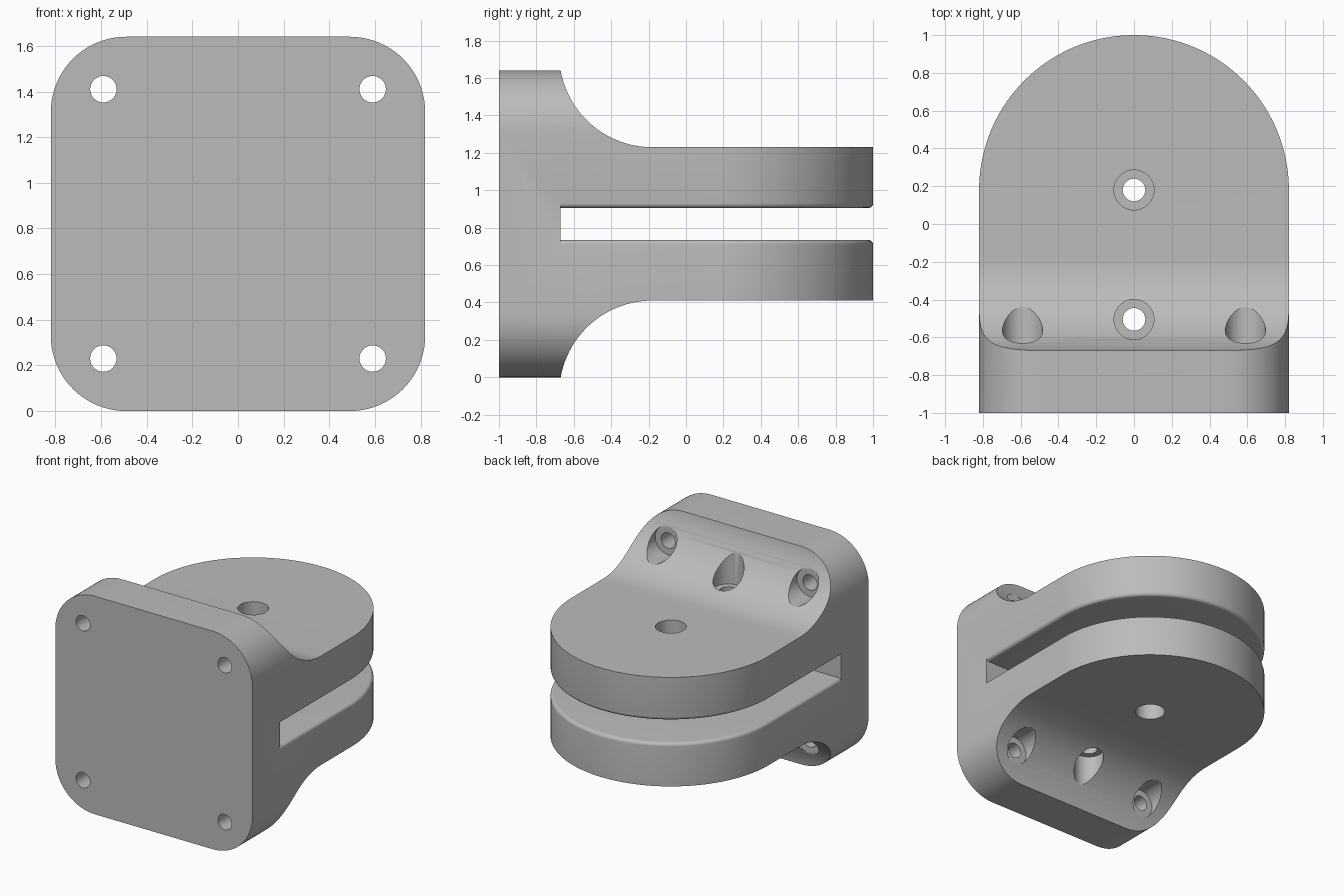
import bpy, bmesh, math
from mathutils import Vector

if "Cube" in bpy.data.objects:
    bpy.data.objects.remove(bpy.data.objects["Cube"])

W = 0.82      # half width; also half height and end radius
MID = 0.82    # height of the mirror plane
END_Y = 0.18  # centre of the rounded ends


def arc(cx, cy, r, a0, a1, n):
    return [(cx + r * math.cos(math.radians(a0 + (a1 - a0) * i / n)),
             cy + r * math.sin(math.radians(a0 + (a1 - a0) * i / n))) for i in range(n + 1)]


def loft(name, rings):
    """Solid through a list of equal-length point rings."""
    bm = bmesh.new()
    vs = [[bm.verts.new(p) for p in ring] for ring in rings]
    n = len(vs[0])
    for a, b in zip(vs, vs[1:]):
        for i in range(n):
            j = (i + 1) % n
            bm.faces.new((a[i], a[j], b[j], b[i]))
    bm.faces.new(vs[0])
    bm.faces.new(vs[-1])
    bmesh.ops.recalc_face_normals(bm, faces=bm.faces)
    me = bpy.data.meshes.new(name)
    bm.to_mesh(me)
    bm.free()
    ob = bpy.data.objects.new(name, me)
    bpy.context.collection.objects.link(ob)
    return ob


def prism(name, pts, axis, lo, hi):
    place = {'x': lambda a, b, d: (d, a, b),
             'y': lambda a, b, d: (a, d, b),
             'z': lambda a, b, d: (a, b, d)}[axis]
    return loft(name, [[place(a, b, d) for a, b in pts] for d in (lo, hi)])


def boolean(target, cutter, op):
    m = target.modifiers.new(op, 'BOOLEAN')
    m.operation, m.object, m.solver = op, cutter, 'EXACT'
    bpy.context.view_layer.objects.active = target
    bpy.ops.object.modifier_apply(modifier=m.name)
    bpy.data.objects.remove(cutter)


def outline(r, front):
    """Plan view: straight sides with a half-round back end."""
    return [(r, front)] + arc(0, END_Y, r, 0, 180, 80) + [(-r, front)]


# Side profile: flange blending through concave fillets into the clevis
R = 0.498
a_top = math.degrees(math.atan2(1.64 - 1.23 - R, -0.49))
upper = arc(-0.18, 1.23 + R, R, a_top % 360, 270, 24)
upper = [(-1, 1.64), (-0.67, 1.64)] + upper[1:] + [(1.1, 1.23)]
lower = [(y, 2 * MID - z) for y, z in reversed(upper)]
bracket = prism("clevis_bracket", upper + lower, 'x', -1, 1)

# Rounded square front outline
c = W - 0.33
square = []
for sx, sz, a in ((1, 1, 0), (-1, 1, 90), (-1, -1, 180), (1, -1, 270)):
    square += arc(sx * c, MID + sz * c, 0.33, a, a + 90, 20)
boolean(bracket, prism("front_outline", square, 'y', -1.2, 1.2), 'INTERSECT')

# Half-round back ends
boolean(bracket, prism("plan_outline", outline(W + 0.0002, -1.3), 'z', -0.2, 2), 'INTERSECT')

# Slot between the two ears, leaving their inner rims rounded
HALF, RIM = 0.085, 0.026
slot = prism("slot", [(-1, -0.67), (1, -0.67), (1, 1.2), (-1, 1.2)], 'z',
             MID - HALF - RIM, MID + HALF + RIM)
for s in (-1, 1):
    rings = [[(x, y, MID + s * 0.3) for x, y in outline(W + 0.0002, -0.8)]]
    for i in range(7):
        t = math.pi / 2 * i / 6
        r = W + 0.0002 - RIM * (1 - math.cos(t))
        z = MID + s * (HALF + RIM * (1 - math.sin(t)))
        rings.append([(x, y, z) for x, y in outline(r, -0.8)])
    boolean(slot, loft("ear_rim", rings), 'DIFFERENCE')
boolean(bracket, slot, 'DIFFERENCE')


def bore(axis, a, b, r, lo, hi):
    boolean(bracket, prism("bore", arc(a, b, r, 0, 348.75, 31), axis, lo, hi), 'DIFFERENCE')


# Flange bolt holes with counterbores cut into the fillets
for x in (-0.59, 0.59):
    for s in (-1, 1):
        z = MID + s * 0.59
        bore('y', x, z, 0.058, -1.2, -0.3)
        bore('y', x, z, 0.107, -0.63, -0.2)

# Vertical pin and clamp holes, counterbored from above and below
for y, depth in ((END_Y, 0.21), (-0.505, 0.42)):
    bore('z', 0, y, 0.06, -0.3, 2)
    bore('z', 0, y, 0.106, MID + depth, 2)
    bore('z', 0, y, 0.106, -0.3, MID - depth)

# Single grey finish, smooth curves with crisp edges
grey = bpy.data.materials.new("grey")
grey.diffuse_color = (0.5, 0.5, 0.5, 1)
grey.use_nodes = True
grey.node_tree.nodes["Principled BSDF"].inputs["Base Color"].default_value = grey.diffuse_color
bracket.data.materials.clear()
bracket.data.materials.append(grey)
for p in bracket.data.polygons:
    p.material_index = 0
bpy.ops.object.select_all(action='DESELECT')
bracket.select_set(True)
bpy.context.view_layer.objects.active = bracket
bpy.ops.object.shade_smooth_by_angle(angle=math.radians(30))
